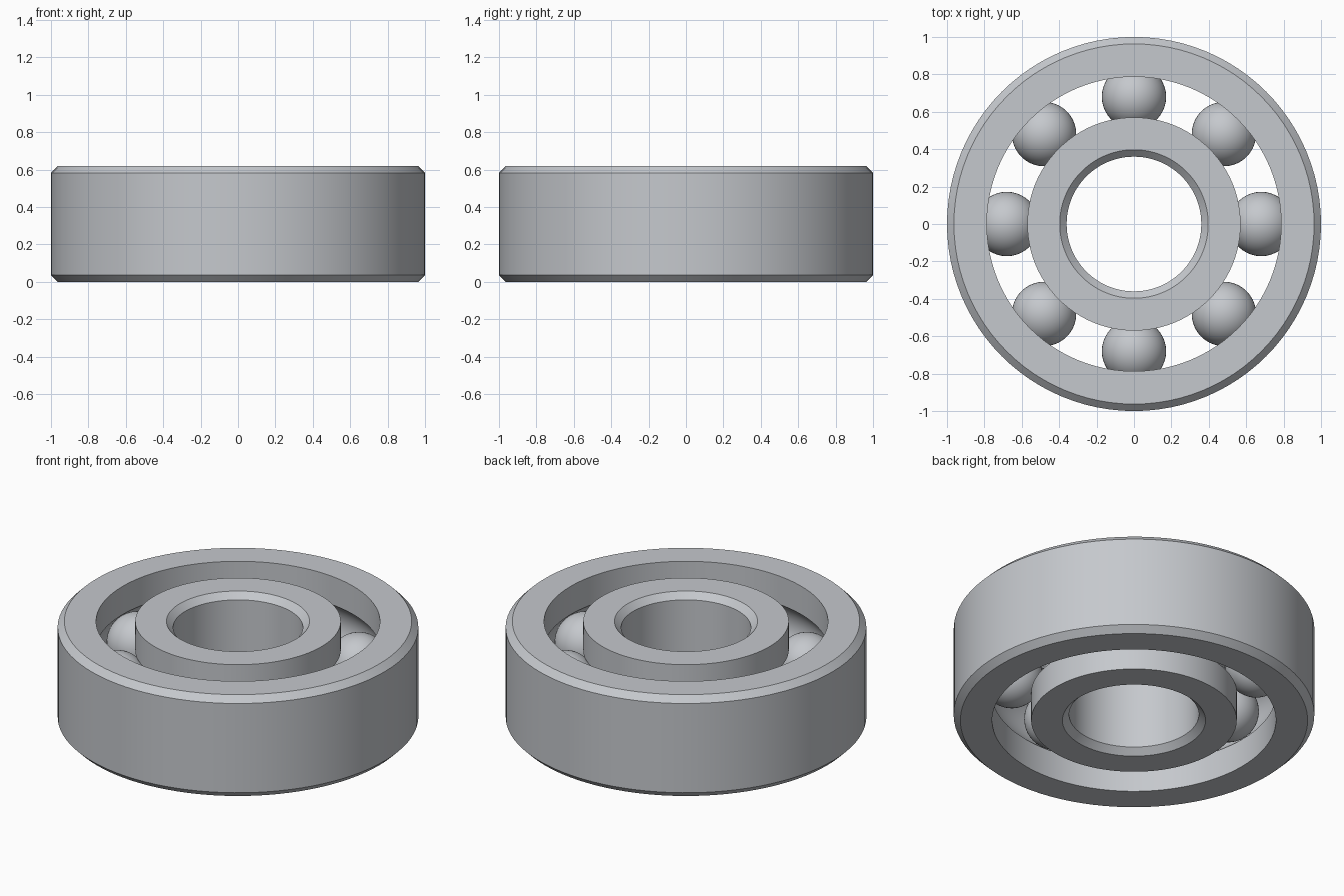
import bpy
import bmesh
import math
from mathutils import Matrix

HEIGHT = 0.62
MID = HEIGHT / 2
BORE = 0.36
OUTER = 1.0
INNER_LAND = 0.57
OUTER_LAND = 0.787
PITCH = 0.68
BALL = 0.172
CHAMFER = 0.037
SEGMENTS = 96
BALL_COUNT = 8

if "Cube" in bpy.data.objects:
    bpy.data.objects.remove(bpy.data.objects["Cube"], do_unlink=True)

steel = bpy.data.materials.new("steel grey")
steel.use_nodes = True
colour = (0.56, 0.58, 0.61, 1)
steel.diffuse_color = colour
steel.node_tree.nodes["Principled BSDF"].inputs["Base Color"].default_value = colour


def finish(name, bm, angle):
    """Turn a bmesh into a shaded steel object."""
    bmesh.ops.recalc_face_normals(bm, faces=bm.faces)
    mesh = bpy.data.meshes.new(name)
    bm.to_mesh(mesh)
    bm.free()
    mesh.materials.append(steel)
    obj = bpy.data.objects.new(name, mesh)
    bpy.context.collection.objects.link(obj)
    bpy.ops.object.select_all(action="DESELECT")
    obj.select_set(True)
    bpy.context.view_layer.objects.active = obj
    bpy.ops.object.shade_smooth_by_angle(angle=math.radians(angle))
    return obj


def ring(name, rim, land, side):
    """Lathe a race: chamfered rim on one side, ball groove on the other."""
    # side is +1 when the solid lies outward of the groove, -1 when inward
    profile = [
        (land, 0),
        (rim - side * CHAMFER, 0),
        (rim, CHAMFER),
        (rim, HEIGHT - CHAMFER),
        (rim - side * CHAMFER, HEIGHT),
        (land, HEIGHT),
    ]
    # Groove arc follows the ball with a hair of clearance
    groove = BALL + 0.002
    half = math.acos(abs(land - PITCH) / groove)
    steps = 16
    for i in range(steps + 1):
        a = half - 2 * half * i / steps
        profile.append((PITCH + side * groove * math.cos(a),
                        MID + groove * math.sin(a)))

    bm = bmesh.new()
    loops = []
    for s in range(SEGMENTS):
        t = 2 * math.pi * s / SEGMENTS
        loops.append([bm.verts.new((r * math.cos(t), r * math.sin(t), z))
                      for r, z in profile])
    count = len(profile)
    for s in range(SEGMENTS):
        a, b = loops[s], loops[(s + 1) % SEGMENTS]
        for i in range(count):
            j = (i + 1) % count
            bm.faces.new((a[i], b[i], b[j], a[j]))
    return finish(name, bm, 30)


# Races
ring("outer_race", OUTER, OUTER_LAND, 1)
ring("inner_race", BORE, INNER_LAND, -1)

# Balls spaced evenly on the pitch circle
for k in range(BALL_COUNT):
    t = 2 * math.pi * k / BALL_COUNT
    bm = bmesh.new()
    bmesh.ops.create_uvsphere(
        bm, u_segments=40, v_segments=24, radius=BALL,
        matrix=Matrix.Translation((PITCH * math.cos(t), PITCH * math.sin(t), MID)))
    finish(f"ball_{k + 1}", bm, 30)
